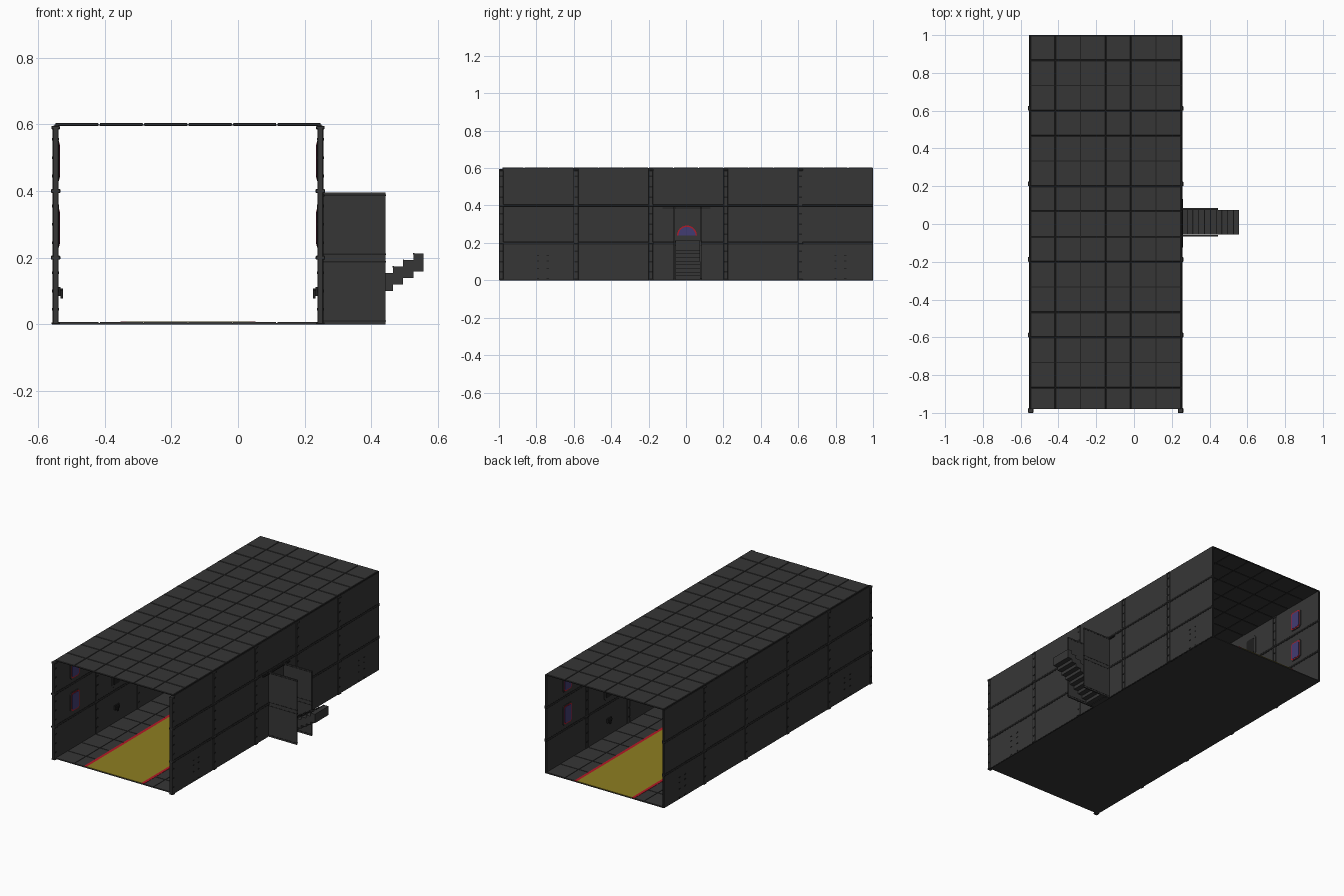
import bpy, bmesh, math
from mathutils import Matrix

if "Cube" in bpy.data.objects:
    bpy.data.objects.remove(bpy.data.objects["Cube"])


def material(name, rgb):
    m = bpy.data.materials.new(name)
    m.diffuse_color = (*rgb, 1)
    m.use_nodes = True
    m.node_tree.nodes["Principled BSDF"].inputs["Base Color"].default_value = m.diffuse_color
    return m


GREY = material("dark_grey", (0.037, 0.037, 0.037))
SEAM = material("seam_black", (0.014, 0.014, 0.014))
YELLOW = material("floor_yellow", (0.27, 0.21, 0.015))
RED = material("warning_red", (0.45, 0.01, 0.02))
BLUE = material("glass_violet", (0.055, 0.045, 0.17))


def finish(name, bm, mat, bevel=0):
    me = bpy.data.meshes.new(name)
    bm.to_mesh(me)
    bm.free()
    me.materials.append(mat)
    ob = bpy.data.objects.new(name, me)
    bpy.context.collection.objects.link(ob)
    if bevel:
        b = ob.modifiers.new("bevel", 'BEVEL')
        b.width = bevel
        b.segments = 1
    return ob


def boxes(name, items, mat, bevel=0):
    """One object from boxes given as (x0, x1, y0, y1, z0, z1)."""
    bm = bmesh.new()
    for x0, x1, y0, y1, z0, z1 in items:
        m = (Matrix.Translation(((x0 + x1) / 2, (y0 + y1) / 2, (z0 + z1) / 2))
             @ Matrix.Diagonal((x1 - x0, y1 - y0, z1 - z0, 1)))
        bmesh.ops.create_cube(bm, size=1, matrix=m)
    return finish(name, bm, mat, bevel)


def plate(name, pts, x0, x1, mat):
    """Outline in the y-z plane, extruded along x."""
    bm = bmesh.new()
    f = bm.faces.new([bm.verts.new((x0, y, z)) for y, z in pts])
    r = bmesh.ops.extrude_face_region(bm, geom=[f])
    for v in r["geom"]:
        if isinstance(v, bmesh.types.BMVert):
            v.co.x = x1
    bmesh.ops.recalc_face_normals(bm, faces=bm.faces)
    return finish(name, bm, mat)


X0, X1, Y0, Y1 = -0.55, 0.25, -0.98, 1.0
NX, NY = 6, 15
DX, DY = (X1 - X0) / NX, 2.0 / NY
G = 0.002


def tiles(z0, z1):
    return [(X0 + i * DX + G, X0 + (i + 1) * DX - G,
             max(Y0, -1 + j * DY + G), -1 + (j + 1) * DY - G, z0, z1)
            for i in range(NX) for j in range(NY)]


# Floor and roof: thin sheets carrying a grid of panels
boxes("floor_sheet", [(X0, X1, Y0, Y1, 0, 0.004)], GREY)
boxes("floor_tiles", tiles(0.003, 0.007), GREY)
boxes("roof_sheet", [(X0, X1, Y0, Y1, 0.597, 0.600)], SEAM)
boxes("roof_tiles", tiles(0.5955, 0.6035), GREY, 0.0015)

# Painted lane with red borders
boxes("floor_lane", [(-0.335, 0.035, Y0, Y1, 0.006, 0.0085)], YELLOW)
boxes("lane_borders", [(-0.352, -0.335, Y0, Y1, 0.006, 0.0085),
                       (0.035, 0.052, Y0, Y1, 0.006, 0.0085)], RED)

# Both side walls; s points outwards
for side, xc, s in (("right", 0.247, 1), ("left", -0.547, -1)):
    core, panels, posts, clamps, rails = [], [], [], [], []
    core.append((xc - 0.005, xc + 0.005, Y0, Y1, 0.0, 0.597))
    for j in range(5):
        y = -1 + 0.4 * j
        for k in range(3):
            z = 0.2 * k
            panels.append((xc - 0.0065, xc + 0.0065, max(y + 0.003, Y0), y + 0.397,
                           z + 0.003, z + 0.197))
            for dz in (0.045, 0.1, 0.155):
                clamps.append((xc - 0.0105, xc + 0.0105, y + 0.003, y + 0.021,
                               z + dz - 0.004, z + dz + 0.004))
        posts.append((xc - 0.009, xc + 0.009, y, y + 0.024, 0, 0.59))
        # joint collars and flared head and foot
        for z in (0.2, 0.4):
            posts.append((xc - 0.014, xc + 0.014, y, y + 0.025, z - 0.006, z + 0.006))
        posts.append((xc - 0.013, xc + 0.013, y, y + 0.025, 0.585, 0.595))
        posts.append((xc - 0.013, xc + 0.013, y, y + 0.025, 0, 0.006))
    for z in (0.2, 0.4):
        rails.append((xc - 0.010, xc + 0.010, Y0, Y1, z - 0.005, z + 0.005))
    boxes(side + "_wall_core", core, SEAM)
    boxes(side + "_wall_panels", panels, GREY)
    boxes(side + "_wall_posts", posts, GREY, 0.002)
    boxes(side + "_post_clamps", clamps, SEAM)
    boxes(side + "_wall_rails", rails, GREY, 0.003)
    boxes(side + "_rail_shadows", [(xc - 0.0075, xc + 0.0075, Y0, Y1, z + d - 0.002, z + d + 0.002)
                                   for z in (0.2, 0.4) for d in (-0.006, 0.006)], SEAM)

    # Inside windows: frames in every bay but the middle, glazed in the end bays
    xi = xc - s * 0.006
    for y in (-0.8, -0.4, 0.4, 0.8):
        for z in (0.29, 0.49):
            def outline(w, h, c):
                return [(y - w + c, z - h), (y + w - c, z - h), (y + w, z - h + c),
                        (y + w, z + h - c), (y + w - c, z + h), (y - w + c, z + h),
                        (y - w, z + h - c), (y - w, z - h + c)]
            plate(side + "_window_frame", outline(0.046, 0.06, 0.012), xi, xi - s * 0.004, GREY)
            if abs(y) > 0.6:
                plate(side + "_window_rim", outline(0.038, 0.055, 0.01), xi, xi - s * 0.0055, RED)
                plate(side + "_window_glass", outline(0.032, 0.049, 0.008), xi, xi - s * 0.007, BLUE)
            else:
                plate(side + "_window_shutter", outline(0.032, 0.049, 0.008),
                      xi, xi - s * 0.006, SEAM)

    # Inside wall handles
    for y in (-0.4, 0.4):
        a, b, c = xi, xi - s * 0.008, xi - s * 0.016
        boxes(side + "_wall_handle",
              [(min(a, b), max(a, b), y - 0.02, y + 0.02, 0.085, 0.112),
               (min(b, c), max(b, c), y - 0.012, y + 0.012, 0.1, 0.108),
               (min(b, c), max(b, c), y - 0.006, y + 0.006, 0.078, 0.1)], SEAM)

    # Outside vent slots near both ends
    a, b = sorted((xc + s * 0.005, xc + s * 0.0085))
    boxes(side + "_vent_slots",
          [(a, b, y - 0.006, y + 0.006, z, z + 0.005)
           for yc in (-0.765, 0.825) for y in (yc - 0.026, yc + 0.026)
           for z in (0.008, 0.06, 0.1, 0.13)], SEAM)

# Stair enclosure: two upright side screens with edge trims
SX0, SX1 = 0.25, 0.443
screens = ((-0.066, -0.058), (0.076, 0.084))
boxes("stair_screens", [(SX0, SX1, a, b, 0, 0.395) for a, b in screens], GREY)
boxes("screen_trims", [(SX0, SX1 + 0.001, a - 0.001, b + 0.001, z - 0.002, z + 0.002)
                       for a, b in screens for z in (0.01, 0.188, 0.21, 0.387)], SEAM)
boxes("stair_header", [(0.252, 0.26, -0.125, 0.132, 0.383, 0.389)], SEAM)

# Steps climbing outwards from the wall
N = 10
run = (0.557 - 0.25) / N
steps, nosings = [], []
for i in range(N):
    x = 0.25 + i * run
    top = 0.213 - (N - 1 - i) * 0.0195
    steps.append((x, x + run, -0.055, 0.075, max(0, top - 0.054), top))
    nosings.append((x - 0.001, x + 0.003, -0.055, 0.075, top - 0.004, top + 0.001))
boxes("stair_steps", steps, GREY)
boxes("stair_nosings", nosings, SEAM)

# Half-round light above the stairs
for name, r, x, mat in (("fanlight_rim", 0.053, 0.2555, RED), ("fanlight_glass", 0.046, 0.257, BLUE)):
    plate(name, [(0.005 + r * math.cos(math.pi * t / 12), 0.24 + r * math.sin(math.pi * t / 12))
                 for t in range(13)], 0.25, x, mat)
